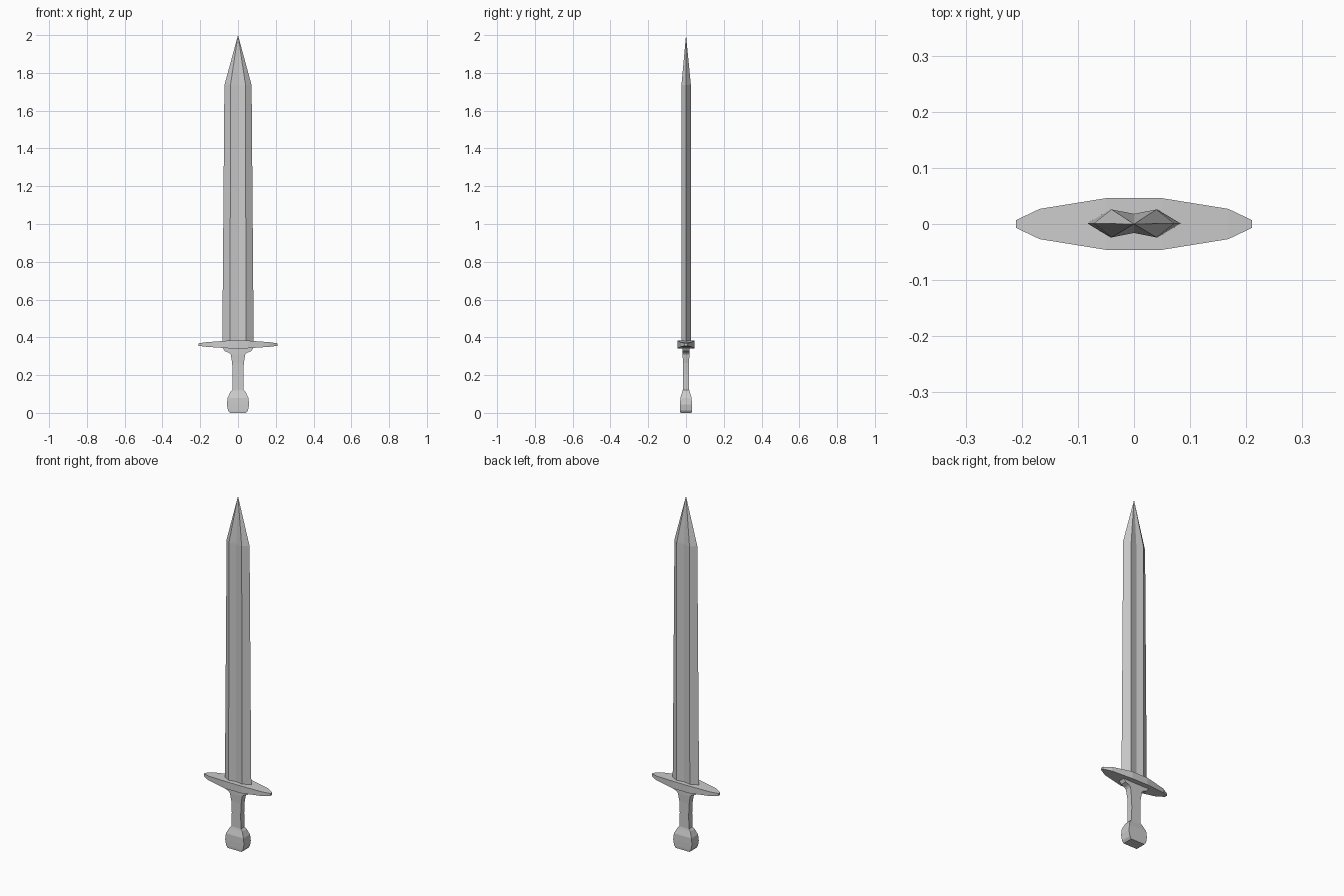
import bpy

if "Cube" in bpy.data.objects:
    bpy.data.objects.remove(bpy.data.objects["Cube"])


def loft(name, rings, apex=None):
    """Skin matching point rings, closing the ends with caps or a tip."""
    n = len(rings[0])
    verts = [p for ring in rings for p in ring]
    faces = []
    for r in range(len(rings) - 1):
        for i in range(n):
            j = (i + 1) % n
            faces.append((r * n + i, r * n + j, (r + 1) * n + j, (r + 1) * n + i))
    faces.append(tuple(reversed(range(n))))
    last = (len(rings) - 1) * n
    if apex:
        verts.append(apex)
        faces += [(last + i, last + (i + 1) % n, len(verts) - 1) for i in range(n)]
    else:
        faces.append(tuple(range(last, last + n)))
    mesh = bpy.data.meshes.new(name)
    mesh.from_pydata(verts, [], faces)
    mesh.update()
    obj = bpy.data.objects.new(name, mesh)
    bpy.context.collection.objects.link(obj)
    return obj


def blade_ring(edge, ridge, z):
    """Double-diamond section with a shallow fuller on each side."""
    t, c, o = 0.025, 0.017, 0.001
    pts = [(edge, 0), (ridge, t), (0, c), (-ridge, t),
           (-edge, 0), (-ridge, -t), (0, -c), (ridge, -t)]
    return [(x, y + o, z) for x, y in pts]


def flat_ring(hx, hy, z):
    return [(-hx, -hy, z), (hx, -hy, z), (hx, hy, z), (-hx, hy, z)]


# Blade with pointed tip
loft("blade", [blade_ring(0.083, 0.042, 0.37), blade_ring(0.072, 0.040, 1.735)],
     apex=(0, 0, 2.0))

# Crossguard, tapering towards both ends: x, half depth, bottom, top
half = [(0.05, 0.046, 0.342, 0.383), (0.168, 0.027, 0.350, 0.374),
        (0.21, 0.007, 0.355, 0.368)]
stations = [(-x, d, b, t) for x, d, b, t in reversed(half)] + half
loft("crossguard", [[(x, -d, b), (x, d, b), (x, d, t), (x, -d, t)]
                    for x, d, b, t in stations])

# Grip, flared into the guard, with rounded pommel: half width, half depth, z
profile = [(0.043, 0.030, 0.0), (0.053, 0.031, 0.013), (0.059, 0.031, 0.045),
           (0.055, 0.030, 0.080), (0.041, 0.020, 0.110), (0.030, 0.017, 0.122),
           (0.028, 0.016, 0.20), (0.031, 0.016, 0.265), (0.038, 0.018, 0.308),
           (0.047, 0.018, 0.318), (0.070, 0.018, 0.327), (0.082, 0.018, 0.345)]
loft("grip_and_pommel", [flat_ring(*p) for p in profile])
